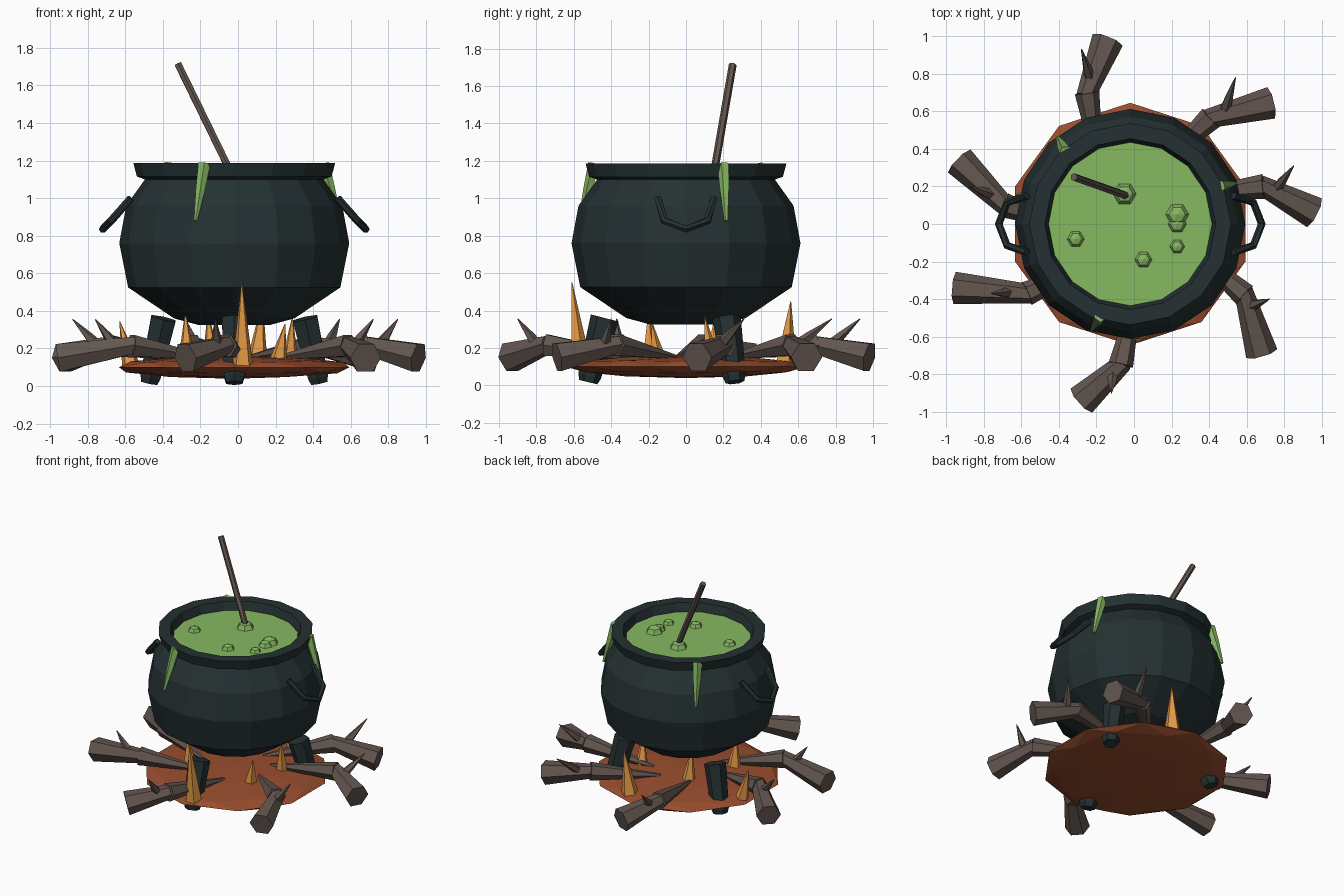
import bpy, bmesh, math
from mathutils import Vector, Matrix

if "Cube" in bpy.data.objects:
    bpy.data.objects.remove(bpy.data.objects["Cube"])

CX = -0.02  # cauldron axis


def material(name, rgb):
    m = bpy.data.materials.new(name)
    m.diffuse_color = (*rgb, 1)
    m.use_nodes = True
    m.node_tree.nodes["Principled BSDF"].inputs["Base Color"].default_value = m.diffuse_color
    return m


IRON = material("dark_iron", (0.018, 0.030, 0.032))
GREEN = material("potion_green", (0.24, 0.48, 0.12))
WOOD = material("brown_wood", (0.125, 0.092, 0.078))
EMBER = material("ember_red", (0.32, 0.075, 0.028))
FLAME = material("flame_orange", (0.78, 0.32, 0.06))


def finish(bm, name, mat):
    bmesh.ops.recalc_face_normals(bm, faces=bm.faces)
    me = bpy.data.meshes.new(name)
    bm.to_mesh(me)
    bm.free()
    me.materials.append(mat)
    ob = bpy.data.objects.new(name, me)
    bpy.context.collection.objects.link(ob)
    return ob


def skin(bm, rings):
    """Join rings of vertices with quads and cap both ends."""
    n = len(rings[0])
    for a, b in zip(rings, rings[1:]):
        for i in range(n):
            j = (i + 1) % n
            bm.faces.new((a[i], a[j], b[j], b[i]))
    bm.faces.new(rings[0])
    bm.faces.new(rings[-1])


def lathe(name, profile, mat, n=16):
    bm = bmesh.new()
    rings = []
    for r, z in profile:
        rings.append([bm.verts.new((CX + r * math.cos(2 * math.pi * i / n),
                                    r * math.sin(2 * math.pi * i / n), z)) for i in range(n)])
    skin(bm, rings)
    return finish(bm, name, mat)


def tube(name, pts, radii, mat, n=6):
    pts = [Vector(p) for p in pts]
    bm = bmesh.new()
    rings = []
    for k, (p, r) in enumerate(zip(pts, radii)):
        d = (pts[min(k + 1, len(pts) - 1)] - pts[max(k - 1, 0)]).normalized()
        ref = Vector((0, 0, 1)) if abs(d.z) < 0.8 else Vector((1, 0, 0))
        u = d.cross(ref).normalized()
        v = d.cross(u)
        rings.append([bm.verts.new(p + r * (u * math.cos(2 * math.pi * i / n)
                                            + v * math.sin(2 * math.pi * i / n))) for i in range(n)])
    skin(bm, rings)
    return finish(bm, name, mat)


def polar(r, deg, z):
    a = math.radians(deg)
    return (CX + r * math.cos(a), r * math.sin(a), z)


# Cauldron body with rolled rim and open mouth
lathe("cauldron", [(0.19, 0.325), (0.32, 0.36), (0.565, 0.525), (0.612, 0.76), (0.575, 0.96),
                   (0.475, 1.10), (0.518, 1.115), (0.537, 1.186), (0.455, 1.186),
                   (0.435, 1.13), (0.435, 1.08)], IRON)
lathe("potion_surface", [(0.432, 1.09), (0.436, 1.125)], GREEN)

# Bubbles on the potion
for x, y, r in [(-0.05, 0.16, .062), (0.23, 0.05, .062), (0.23, 0.0, .05),
                (0.23, -0.12, .04), (0.05, -0.19, .046), (-0.31, -0.08, .046)]:
    bm = bmesh.new()
    bmesh.ops.create_uvsphere(bm, u_segments=6, v_segments=4, radius=r, matrix=
                              Matrix.Translation((x, y, 1.125)) @ Matrix.Rotation(math.pi / 6, 4, 'Z')
                              @ Matrix.Diagonal((1, 1, 0.75, 1)))
    finish(bm, "bubble", GREEN)

# Drips running from the rim
for a in (252, 23, 132):
    tube("drip", [polar(0.515, a, 1.183), polar(0.555, a - 1, 1.04), polar(0.60, a - 2, 0.88)],
         [0.034, 0.026, 0.01], GREEN, 5)

# Stirring stick
tube("stirring_stick", [(-0.01, 0.14, 1.08), (-0.32, 0.25, 1.715)], [0.021, 0.021], WOOD)

# Handles, mirrored about the axis
for s in (1, -1):
    path = [(0.55, -0.15, 1.00), (0.655, -0.115, 0.88), (0.70, 0, 0.835),
            (0.655, 0.115, 0.88), (0.55, 0.15, 1.00)]
    tube("handle", [(CX + s * x, y, z) for x, y, z in path], [0.021] * 5, IRON)

# Three splayed legs
for a in (-90, 30, 150):
    tube("leg", [polar(0.435, a, 0.36), polar(0.515, a, 0.05), polar(0.523, a, 0.017)],
         [0.076, 0.062, 0.05], IRON)

# Ember bed: a flattened faceted ball
bm = bmesh.new()
bmesh.ops.create_icosphere(bm, subdivisions=2, radius=0.645, matrix=
                           Matrix.Translation((CX, 0, 0.10)) @ Matrix.Diagonal((1, 1, 0.095, 1)))
finish(bm, "ember_bed", EMBER)

# Flames: base x, y, tip x, y, tip height, radius
for bx, by, tx, ty, tz, r in [(0.025, -0.565, 0.02, -0.61, 0.55, .058),
                              (0.21, -0.15, 0.25, -0.18, 0.33, .055),
                              (0.275, 0.14, 0.29, 0.10, 0.37, .05),
                              (0.10, 0.53, 0.13, 0.56, 0.45, .062),
                              (-0.14, 0.17, -0.16, 0.16, 0.39, .055),
                              (-0.27, -0.19, -0.28, -0.2, 0.39, .055),
                              (-0.57, 0.14, -0.63, 0.15, 0.345, .05)]:
    tube("flame", [(bx, by, 0.11), (tx, ty, tz)], [r, 0.002], FLAME, 5)

# Bent logs: knee x, y, end x, y, twig tip x, y
for kx, ky, ex, ey, tx, ty in [(-0.25, 0.70, -0.14, 0.98, -0.28, 0.93),
                               (0.41, 0.565, 0.73, 0.645, 0.54, 0.78),
                               (0.69, 0.20, 0.96, 0.06, 0.85, 0.31),
                               (0.59, -0.38, 0.68, -0.69, 0.72, -0.40),
                               (-0.07, -0.75, -0.28, -0.94, -0.12, -0.90),
                               (-0.57, -0.37, -0.955, -0.34, -0.76, -0.37),
                               (-0.69, 0.10, -0.93, 0.335, -0.88, 0.20)]:
    ang = math.degrees(math.atan2(ky, kx - CX))
    inner, knee, end = Vector(polar(0.24, ang + 20, 0.15)), Vector((kx, ky, 0.215)), Vector((ex, ey, 0.15))
    tube("log_inner", [inner, knee], [0.012, 0.066], WOOD)
    tube("log_outer", [knee.lerp(end, -0.08), end], [0.05, 0.086], WOOD)
    base = knee.lerp(end, 0.2)
    tip = Vector((tx, ty, 0.355))
    tube("twig", [base, base.lerp(tip, 0.4), tip], [0.034, 0.025, 0.003], WOOD, 5)
